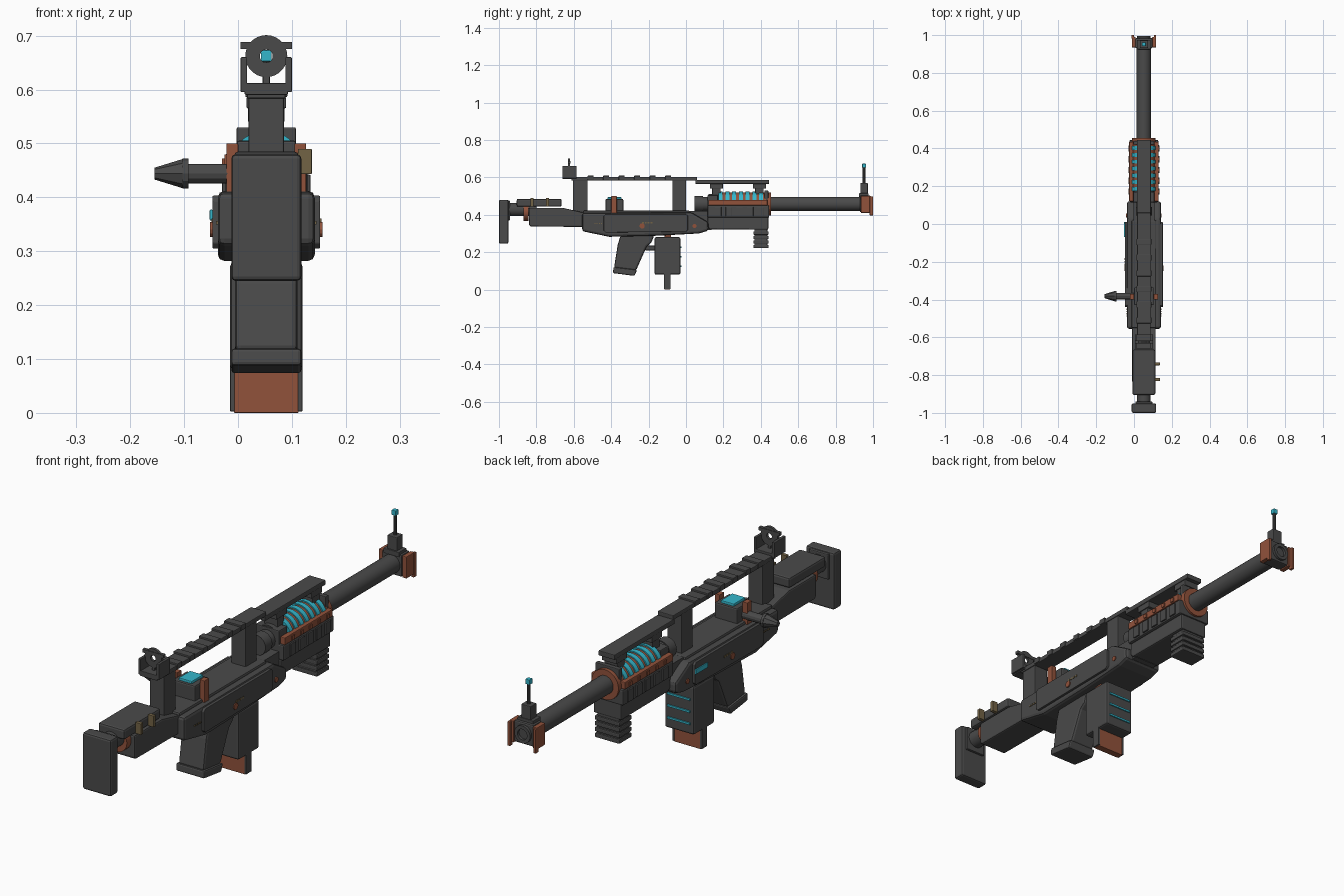
import bpy, bmesh, math
from mathutils import Vector, Matrix

C = 0.0525   # x of the rifle's centre plane
BZ = 0.458   # z of the barrel axis


def mat(name, rgb):
    m = bpy.data.materials.new(name)
    m.diffuse_color = (*rgb, 1)
    return m


DARK = mat("dark gunmetal", (0.068, 0.068, 0.068))
RUST = mat("copper rust", (0.285, 0.085, 0.044))
CYAN = mat("glow cyan", (0.035, 0.47, 0.6))
TAN = mat("dull brass", (0.17, 0.125, 0.06))
round_parts = []


def finish(name, bm, m, bevel=0.0, smooth=False):
    bmesh.ops.recalc_face_normals(bm, faces=bm.faces)
    me = bpy.data.meshes.new(name)
    bm.to_mesh(me)
    bm.free()
    me.materials.append(m)
    ob = bpy.data.objects.new(name, me)
    bpy.context.collection.objects.link(ob)
    if bevel:
        b = ob.modifiers.new("bevel", 'BEVEL')
        b.width, b.segments, b.limit_method = bevel, 2, 'ANGLE'
    if smooth:
        round_parts.append(ob)
    return ob


def prism(name, pts, half, m, bevel=0.0, cx=C):
    """Side profile (y, z) extruded across x."""
    bm = bmesh.new()
    f = bm.faces.new([bm.verts.new((cx - half, y, z)) for y, z in pts])
    ext = bmesh.ops.extrude_face_region(bm, geom=[f])
    bmesh.ops.translate(bm, vec=(2 * half, 0, 0),
                        verts=[v for v in ext["geom"] if isinstance(v, bmesh.types.BMVert)])
    return finish(name, bm, m, bevel)


def box(name, half, y0, y1, z0, z1, m=DARK, bevel=0.0, cx=C):
    return prism(name, [(y0, z0), (y1, z0), (y1, z1), (y0, z1)], half, m, bevel, cx)


def cyl(name, start, end, r1, r2, m=DARK, sides=24):
    a, b = Vector(start), Vector(end)
    bm = bmesh.new()
    rot = (b - a).to_track_quat('Z', 'Y').to_matrix().to_4x4()
    bmesh.ops.create_cone(bm, cap_ends=True, segments=sides, radius1=r1, radius2=r2,
                          depth=(b - a).length, matrix=Matrix.Translation((a + b) / 2) @ rot)
    return finish(name, bm, m, smooth=sides > 12)


def tube(name, z, r_in, r_out, y0, y1, m=DARK, sides=28):
    """Open ring around an axis along y."""
    bm = bmesh.new()
    prof = [(r_in, y0), (r_out, y0), (r_out, y1), (r_in, y1)]
    rings = []
    for i in range(sides):
        a = 2 * math.pi * i / sides
        rings.append([bm.verts.new((C + r * math.cos(a), y, z + r * math.sin(a))) for r, y in prof])
    for i in range(sides):
        p, q = rings[i], rings[(i + 1) % sides]
        for k in range(4):
            bm.faces.new((p[k], p[(k + 1) % 4], q[(k + 1) % 4], q[k]))
    return finish(name, bm, m, smooth=True)


# stock
box("butt_plate", 0.065, -1.0, -0.95, 0.245, 0.48, DARK, 0.008)
box("butt_plate_neck", 0.045, -0.965, -0.94, 0.37, 0.475, DARK, 0.004)
cyl("buffer_tube", (C, -0.95, 0.428), (C, -0.8, 0.428), 0.036, 0.036)
tube("buffer_collar", 0.415, 0.02, 0.048, -0.87, -0.842, RUST)
prism("stock_body", [(-0.84, 0.345), (-0.83, 0.337), (-0.54, 0.335), (-0.54, 0.41),
                     (-0.66, 0.437), (-0.84, 0.437)], 0.062, DARK, 0.006)
box("cheek_rest", 0.06, -0.905, -0.665, 0.443, 0.485, DARK, 0.008)
for i, y in enumerate((-0.823, -0.74)):
    box(f"brass_shell_{i}", 0.013, y - 0.008, y + 0.008, 0.443, 0.49, TAN, 0.002, cx=0.124)

# receiver
prism("receiver", [(-0.555, 0.41), (-0.555, 0.312), (-0.41, 0.282), (-0.15, 0.288), (0.07, 0.3),
                   (0.12, 0.315), (0.12, 0.36), (0.03, 0.412)], 0.09, DARK, 0.012)
box("receiver_top", 0.065, -0.55, 0.02, 0.40, 0.422, DARK, 0.006)
prism("receiver_nose", [(0.0, 0.31), (0.14, 0.32), (0.14, 0.42), (0.0, 0.42)], 0.055, DARK)
for s, side in ((-1, "left"), (1, "right")):
    prism(f"side_panel_{side}", [(-0.44, 0.315), (-0.43, 0.305), (0.0, 0.31), (0.01, 0.32),
                                 (0.01, 0.395), (0.0, 0.403), (-0.43, 0.403), (-0.44, 0.393)],
          0.008, DARK, 0.002, cx=C + s * 0.092)
    for n, y, r, x in (("rear", -0.235, 0.014, 0.1), ("front", 0.045, 0.011, 0.09)):
        cyl(f"{n}_pin_{side}", (C + s * (x - 0.01), y, 0.34), (C + s * (x + 0.004), y, 0.34), r, r, RUST, 12)
    for i in range(4):
        box(f"brass_mark_{side}_{i}", 0.003, -0.49 + i * 0.012, -0.484 + i * 0.012, 0.35, 0.356, TAN,
            cx=C + s * 0.09)
        box(f"panel_mark_{side}_{i}", 0.002, -0.235 + i * 0.015, -0.225 + i * 0.015, 0.353, 0.361, TAN,
            cx=C + s * 0.1)
box("left_status_light", 0.003, -0.07, 0.01, 0.357, 0.377, CYAN, 0.002, cx=C - 0.102)

# carry handle with ridges
box("handle_rear_post", 0.033, -0.605, -0.527, 0.34, 0.595, DARK, 0.003)
box("handle_front_post", 0.033, -0.072, 0.0, 0.39, 0.595, DARK, 0.003)
box("handle_bar", 0.036, -0.612, 0.06, 0.583, 0.602, DARK, 0.003)
for i in range(6):
    y = -0.51 + i * 0.083
    box(f"handle_ridge_{i}", 0.039, y - 0.016, y + 0.016, 0.586, 0.609, DARK, 0.002)

# rear sight
box("rear_sight_base", 0.04, -0.66, -0.585, 0.59, 0.612, DARK, 0.002)
for s, side in ((-1, "left"), (1, "right")):
    box(f"rear_sight_wing_{side}", 0.006, -0.66, -0.585, 0.595, 0.66, DARK, 0.002, cx=C + s * 0.0415)
box("rear_sight_stem", 0.006, -0.63, -0.62, 0.605, 0.63)
tube("rear_sight_ring", 0.662, 0.012, 0.039, -0.63, -0.619)
box("rear_sight_crossbar", 0.048, -0.632, -0.617, 0.675, 0.688)

# bolt housing and charging handle
box("bolt_housing", 0.052, -0.43, -0.335, 0.40, 0.484, DARK, 0.006)
box("bolt_housing_light", 0.03, -0.42, -0.345, 0.48, 0.494, CYAN, 0.003)
for s, side in ((-1, "left"), (1, "right")):
    box(f"bolt_clamp_{side}", 0.011, -0.4, -0.37, 0.395, 0.5, RUST, 0.002, cx=C + s * 0.063)
cyl("charging_shaft", (-0.1, -0.382, 0.444), (0.02, -0.382, 0.444), 0.018, 0.018, DARK, 12)
cyl("charging_collar", (-0.103, -0.382, 0.444), (-0.092, -0.382, 0.444), 0.028, 0.028, DARK, 12)
cyl("charging_knob", (-0.155, -0.382, 0.444), (-0.103, -0.382, 0.444), 0.011, 0.027, DARK, 8)

# pistol grip
prism("pistol_grip", [(-0.35, 0.29), (-0.17, 0.29), (-0.185, 0.25), (-0.21, 0.23), (-0.268, 0.1),
                      (-0.385, 0.115), (-0.365, 0.24)], 0.058, DARK, 0.01)
prism("grip_base", [(-0.39, 0.088), (-0.275, 0.073), (-0.262, 0.105), (-0.388, 0.12)], 0.065, DARK, 0.006)
box("trigger_link", 0.02, -0.22, -0.155, 0.21, 0.235, DARK, 0.003)

# magazine
box("magazine", 0.067, -0.168, -0.03, 0.08, 0.28, DARK, 0.008)
box("magazine_neck", 0.055, -0.115, -0.08, 0.26, 0.32, RUST)
for i in range(3):
    box(f"magazine_stripe_{i}", 0.052, -0.032, -0.025, 0.121 + i * 0.05, 0.129 + i * 0.05, CYAN)
box("magazine_foot", 0.06, -0.115, -0.085, 0.0, 0.09, RUST, 0.002)
for s, side in ((-1, "left"), (1, "right")):
    box(f"magazine_foot_cap_{side}", 0.004, -0.117, -0.083, 0.003, 0.09, DARK, 0.001, cx=C + s * 0.063)

# barrel and coil
cyl("barrel", (C, 0.05, BZ), (C, 0.95, BZ), 0.038, 0.038)
cyl("barrel_rear_cap", (C, 0.045, BZ), (C, 0.09, BZ), 0.042, 0.042)
cyl("coil_core", (C, 0.12, BZ), (C, 0.44, BZ), 0.054, 0.054)
for i in range(7):
    y = 0.175 + i * 0.036
    tube(f"coil_glow_{i}", BZ, 0.045, 0.066, y, y + 0.021, CYAN)
    tube(f"coil_copper_{i}", BZ, 0.045, 0.061, y + 0.021, y + 0.036, RUST)
box("coil_end_block", 0.055, 0.115, 0.17, 0.40, 0.505, DARK, 0.004)
tube("coil_front_flange", BZ, 0.036, 0.062, 0.435, 0.455, RUST)
box("coil_front_block", 0.055, 0.42, 0.44, 0.42, 0.53, DARK, 0.003)

# handguard
box("handguard_upper", 0.076, 0.115, 0.445, 0.385, 0.45, DARK, 0.006)
prism("handguard_lower", [(0.115, 0.335), (0.13, 0.322), (0.44, 0.32), (0.44, 0.39), (0.115, 0.39)],
      0.064, DARK, 0.006)
for s, side in ((-1, "left"), (1, "right")):
    box(f"coil_side_rail_{side}", 0.011, 0.12, 0.435, 0.45, 0.48, RUST, 0.003, cx=C + s * 0.067)
    for i in range(5):
        y = 0.155 + i * 0.057
        box(f"handguard_rib_{side}_{i}", 0.004, y, y + 0.034, 0.392, 0.442, DARK, 0.002, cx=C + s * 0.078)
        box(f"rail_clip_{side}_{i}", 0.003, y + 0.01, y + 0.025, 0.455, 0.472, RUST, cx=C + s * 0.079)

# foregrip with ribs
box("foregrip", 0.052, 0.365, 0.435, 0.225, 0.33, DARK, 0.006)
for i in range(4):
    box(f"foregrip_rib_{i}", 0.057, 0.36, 0.442, 0.221 + i * 0.024, 0.239 + i * 0.024, DARK, 0.004)

# upper rail
box("upper_rail", 0.037, 0.05, 0.445, 0.565, 0.586, DARK, 0.003)
for i, y in enumerate((0.14, 0.37)):
    box(f"upper_rail_foot_{i}", 0.03, y, y + 0.045, 0.5, 0.57, DARK, 0.002)
    box(f"upper_rail_foot_flare_{i}", 0.034, y - 0.012, y + 0.057, 0.54, 0.568, DARK, 0.002)

# muzzle and front sight
box("muzzle_block", 0.045, 0.93, 0.985, 0.413, 0.503, DARK, 0.006)
tube("muzzle_ring", BZ, 0.022, 0.036, 0.98, 0.996)
for s, side in ((-1, "left"), (1, "right")):
    box(f"muzzle_plate_{side}", 0.01, 0.935, 0.99, 0.41, 0.5, RUST, 0.003, cx=C + s * 0.054)
    box(f"muzzle_fin_{side}", 0.006, 0.982, 1.0, 0.397, 0.497, RUST, 0.002, cx=C + s * 0.059)
box("front_sight_base", 0.036, 0.925, 0.975, 0.495, 0.515, DARK, 0.002)
box("front_sight_block", 0.022, 0.932, 0.972, 0.5, 0.57, DARK, 0.003)
cyl("front_sight_pin", (C, 0.952, 0.56), (C, 0.952, 0.655), 0.007, 0.007, DARK, 10)
box("front_sight_tip", 0.01, 0.942, 0.962, 0.652, 0.673, CYAN, 0.002)

# smooth shading on round parts
for ob in round_parts:
    ob.select_set(True)
bpy.context.view_layer.objects.active = round_parts[0]
bpy.ops.object.shade_smooth_by_angle(angle=math.radians(35))
